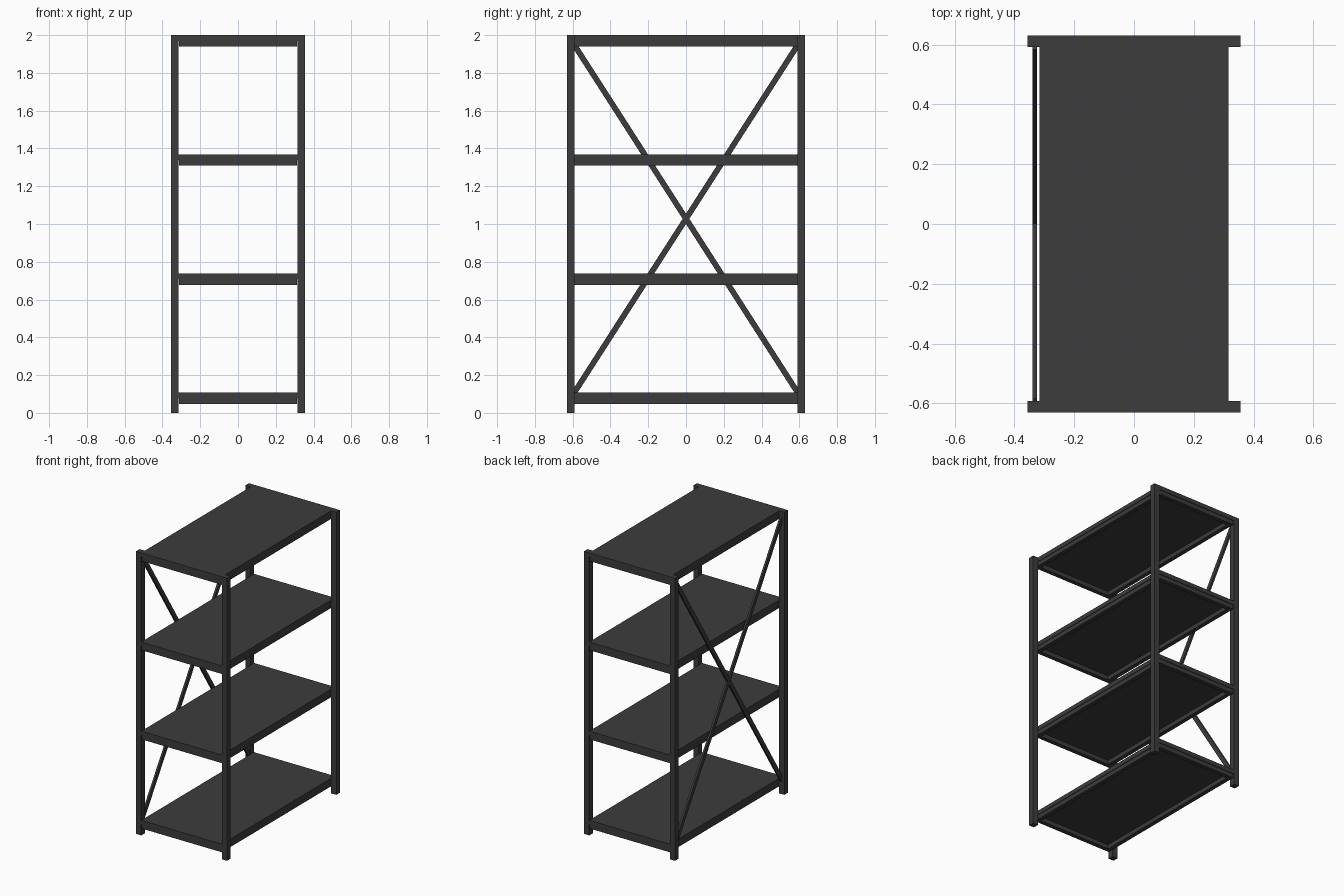
import bpy
import bmesh
import math
from mathutils import Matrix, Vector

cube = bpy.data.objects.get("Cube")
if cube:
    bpy.data.objects.remove(cube, do_unlink=True)

# Single dark steel colour
steel = bpy.data.materials.new("dark_steel")
colour = (0.045, 0.045, 0.045, 1)
steel.use_nodes = True
steel.diffuse_color = colour
steel.node_tree.nodes["Principled BSDF"].inputs["Base Color"].default_value = colour

HALF_X, HALF_Y, HEIGHT = 0.356, 0.631, 2.0
POST = 0.04
INNER_X, INNER_Y = HALF_X - POST, HALF_Y - POST


def add_boxes(name, boxes):
    """One object from boxes given as (centre, size, tilt about x)."""
    bm = bmesh.new()
    for centre, size, tilt in boxes:
        matrix = (Matrix.Translation(centre) @ Matrix.Rotation(tilt, 4, "X")
                  @ Matrix.Diagonal((*size, 1)))
        bmesh.ops.create_cube(bm, size=1, matrix=matrix)
    mesh = bpy.data.meshes.new(name)
    bm.to_mesh(mesh)
    bm.free()
    mesh.materials.append(steel)
    obj = bpy.data.objects.new(name, mesh)
    bpy.context.collection.objects.link(obj)
    return obj


# Corner posts
for side, sx in (("left", 1), ("right", -1)):
    for end, sy in (("front", -1), ("back", 1)):
        centre = (sx * (HALF_X - POST / 2), sy * (HALF_Y - POST / 2), HEIGHT / 2)
        add_boxes(f"{end}_{side}_post", [(centre, (POST, POST, HEIGHT), 0)])

# Shelves: a slab with a hollow rim set slightly back underneath
SLAB, RIM, RIM_WIDTH, STEP = 0.03, 0.03, 0.03, 0.004
for i in range(4):
    top = HEIGHT - 0.631 * i
    add_boxes(f"shelf_{i + 1}_panel",
              [((0, 0, top - SLAB / 2), (2 * INNER_X, 2 * HALF_Y, SLAB), 0)])
    z = top - SLAB - RIM / 2
    rx, ry = INNER_X - STEP, HALF_Y - STEP
    rim = []
    for s in (-1, 1):
        rim.append(((s * (rx - RIM_WIDTH / 2), 0, z), (RIM_WIDTH, 2 * ry, RIM), 0))
        rim.append(((0, s * (ry - RIM_WIDTH / 2), z),
                    (2 * (rx - RIM_WIDTH), RIM_WIDTH, RIM), 0))
    add_boxes(f"shelf_{i + 1}_rim", rim)

# Crossed braces on the right side
low, high = 0.1, 1.955
run, rise = 2 * INNER_Y + 0.01, high - low
length, tilt = math.hypot(run, rise), math.atan2(rise, run)
for name, s in (("rising_brace", 1), ("falling_brace", -1)):
    add_boxes(name, [(Vector((-0.332, 0, (low + high) / 2)),
                      (0.014, length, 0.03), s * tilt)])
